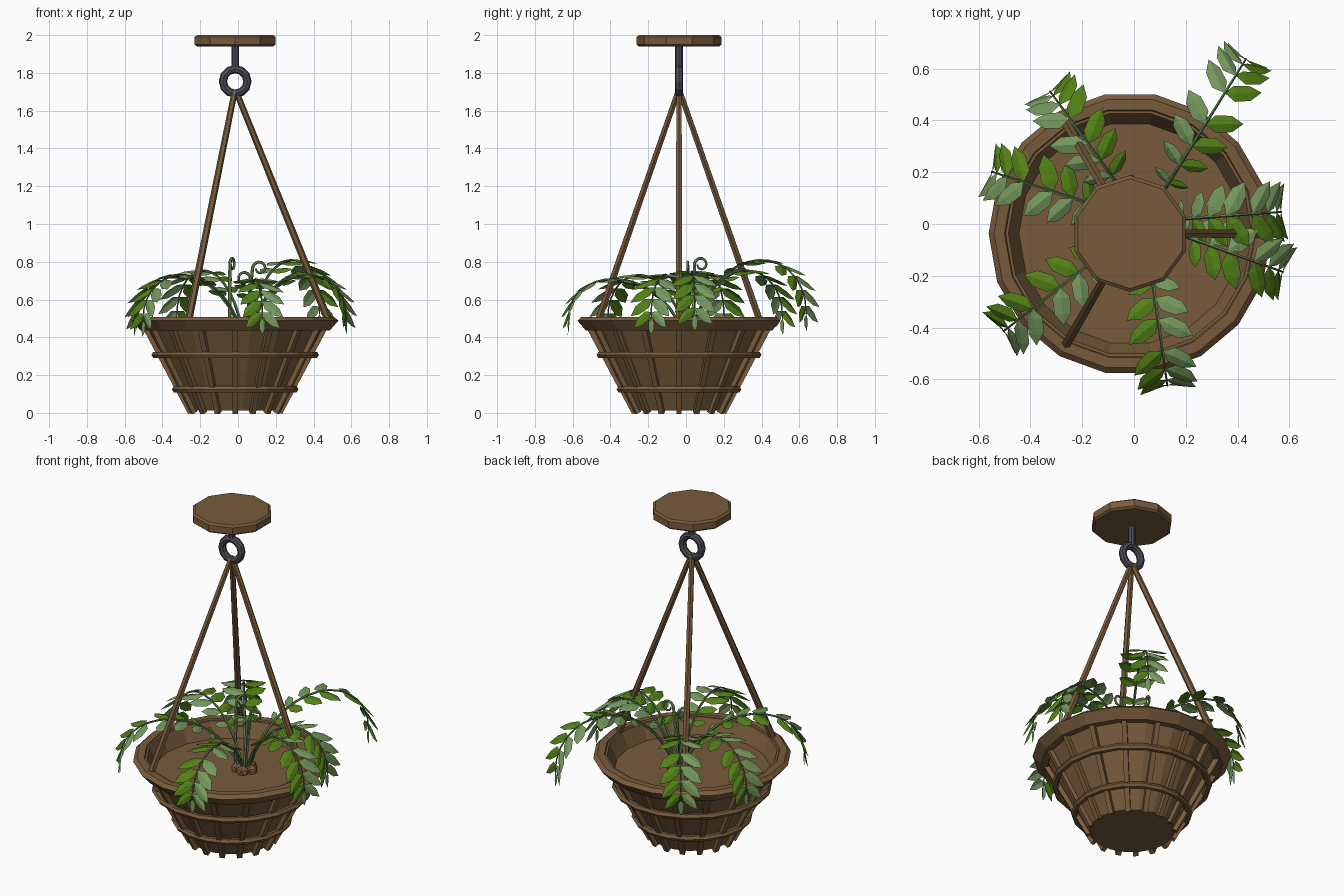
import bpy, bmesh
from math import sin, cos, pi, radians
from mathutils import Vector, Matrix

if "Cube" in bpy.data.objects:
    bpy.data.objects.remove(bpy.data.objects["Cube"])


def material(name, rgb):
    m = bpy.data.materials.new(name)
    m.use_nodes = True
    m.diffuse_color = (*rgb, 1)
    bsdf = m.node_tree.nodes["Principled BSDF"]
    bsdf.inputs["Base Color"].default_value = (*rgb, 1)
    bsdf.inputs["Roughness"].default_value = 0.8
    return m


WOOD = material("brown wood", (0.19, 0.105, 0.045))
IRON = material("dark iron", (0.07, 0.07, 0.09))
STEM = material("stem green", (0.09, 0.19, 0.065))
BRIGHT = material("bright leaf green", (0.085, 0.22, 0.008))
MUTED = material("muted leaf green", (0.18, 0.32, 0.11))
CENTRE = Vector((-0.015, -0.037, 0))
ROOT = Vector((0.04, 0.01, 0))
UP = Vector((0, 0, 1))


def finish(bm, name, mats, matrix=None):
    bmesh.ops.recalc_face_normals(bm, faces=bm.faces)
    mesh = bpy.data.meshes.new(name)
    bm.to_mesh(mesh)
    bm.free()
    for m in mats:
        mesh.materials.append(m)
    obj = bpy.data.objects.new(name, mesh)
    bpy.context.collection.objects.link(obj)
    obj.matrix_world = matrix or Matrix()
    return obj


def skin(bm, rings, loop):
    """Join rings of vertices with quads; cap the ends of an open run."""
    n = len(rings[0])
    pairs = list(zip(rings, rings[1:]))
    if loop:
        pairs.append((rings[-1], rings[0]))
    for a, b in pairs:
        for i in range(n):
            j = (i + 1) % n
            bm.faces.new((a[i], a[j], b[j], b[i]))
    if not loop:
        bm.faces.new(rings[0])
        bm.faces.new(rings[-1])


def lathe(name, profile, sides, mat, matrix, phase=0.0, loop=False):
    """Turn a (radius, height) profile about z."""
    bm = bmesh.new()
    angles = [phase + 2 * pi * i / sides for i in range(sides)]
    rings = [[bm.verts.new((r * cos(a), r * sin(a), z)) for a in angles]
             for r, z in profile]
    skin(bm, rings, loop)
    return finish(bm, name, [mat], matrix)


def circle(major, height, minor, n):
    return [(major + minor * cos(2 * pi * i / n), height + minor * sin(2 * pi * i / n))
            for i in range(n)]


def tube(name, points, radius, side, mat, sides=6, tip=1.0):
    """Sweep a polygon along a planar path; side is normal to its plane."""
    bm = bmesh.new()
    rings = []
    last = len(points) - 1
    for k, p in enumerate(points):
        t = (points[min(k + 1, last)] - points[max(k - 1, 0)]).normalized()
        v = t.cross(side).normalized()
        r = radius * (1 + (tip - 1) * k / last)
        rings.append([bm.verts.new(p + r * (side * cos(a) + v * sin(a)))
                      for a in [2 * pi * (i + 0.5) / sides for i in range(sides)]])
    skin(bm, rings, False)
    return finish(bm, name, [mat])


def polar(angle, r, z, origin):
    return origin + Vector((r * cos(angle), r * sin(angle), z))


# Ceiling mount, rod and ring
here = Matrix.Translation(CENTRE)
lathe("ceiling_mount", [(0.212, 1.94), (0.225, 1.95), (0.225, 1.99), (0.212, 2.0)],
      10, WOOD, here, phase=pi / 2)
lathe("hook_rod", [(0.02, 1.82), (0.02, 1.945)], 8, IRON, here)
lathe("hook_ring", circle(0.065, 0, 0.022, 8), 12, IRON,
      Matrix.Translation(CENTRE + UP * 1.755) @ Matrix.Rotation(pi / 2, 4, "X"), loop=True)

# Basket shell, rim, hoops and soil
lathe("basket_wall", [(0.235, 0.012), (0.465, 0.45), (0.49, 0.5), (0.47, 0.5),
                      (0.42, 0.39), (0.21, 0.03)], 18, WOOD, here)
lathe("basket_rim", [(0.46, 0.438), (0.5, 0.435), (0.546, 0.488), (0.525, 0.508),
                     (0.485, 0.508), (0.465, 0.47)], 18, WOOD, here, loop=True)
for name, major, z in (("upper_hoop", 0.424, 0.307), ("lower_hoop", 0.316, 0.125)):
    lathe(name, circle(major, z, 0.019, 6), 18, WOOD, here, loop=True)
lathe("soil", [(0.40, 0.38), (0.43, 0.41)], 18, WOOD, here)

# Upright slats around the shell
SLATS = 16
for i in range(SLATS):
    a = 2 * pi * i / SLATS
    tube(f"slat_{i + 1}", [polar(a, 0.236, 0, CENTRE), polar(a, 0.474, 0.45, CENTRE)],
         0.02, Vector((-sin(a), cos(a), 0)), WOOD, sides=4)

# Three hanging ropes
for i in range(3):
    a = 2 * pi * i / 3
    tube(f"rope_{i + 1}", [polar(a, 0.505, 0.46, CENTRE), polar(a, 0.004, 1.705, CENTRE)],
         0.02, Vector((-sin(a), cos(a), 0)), WOOD, sides=6, tip=0.8)

# Root crown: a cluster of small lumps on the soil
bm = bmesh.new()
for i in range(5):
    p = polar(2 * pi * i / 5, 0.04, 0.42, ROOT)
    bmesh.ops.create_icosphere(bm, subdivisions=1, radius=0.04,
                               matrix=Matrix.Translation(p))
finish(bm, "root_crown", [WOOD])


def add_leaf(bm, base, d, across, normal, length, index):
    """Pointed leaf, folded on its midrib and drooping toward the tip."""
    def at(u, w):
        return bm.verts.new(base + d * u * length + across * w * length
                            - normal * abs(w) * 0.3 * length - UP * 0.25 * u * u * length)
    stations = (0.28, 0.7)
    root, tip = at(0, 0), at(1, 0)
    mid = [at(u, 0) for u in stations]
    for sign in (-1, 1):
        edge = [at(u, sign * w) for u, w in zip(stations, (0.23, 0.21))]
        for loop in ((root, mid[0], edge[0]), (mid[0], mid[1], edge[1], edge[0]),
                     (mid[1], tip, edge[1])):
            bm.faces.new(loop if sign < 0 else loop[::-1]).material_index = index


def frond(number, degrees, reach, lift, end):
    a = radians(degrees)
    side = Vector((-sin(a), cos(a), 0))
    ctrl = [polar(a, r, z, ROOT) for r, z in
            ((0.015, 0.4), (0.25 * reach, 0.85 + lift), (reach, 0.8 + lift), (reach, end))]

    def curve(t):
        s = 1 - t
        return (ctrl[0] * s ** 3 + ctrl[1] * 3 * s * s * t
                + ctrl[2] * 3 * s * t * t + ctrl[3] * t ** 3)

    tube(f"frond_stem_{number}", [curve(k / 14) for k in range(15)],
         0.009, side, STEM, sides=5, tip=0.4)
    bm = bmesh.new()
    for t, length in ((0.22, 0.09), (0.31, 0.12), (0.4, 0.145), (0.5, 0.15),
                      (0.66, 0.145), (0.77, 0.14), (0.87, 0.13), (0.96, 0.11)):
        tangent = (curve(t + 0.01) - curve(t - 0.01)).normalized()
        normal = tangent.cross(side).normalized()
        for sign in (-1, 1):
            d = (side * sign * 0.85 + tangent * 0.55 + normal * 0.1).normalized()
            add_leaf(bm, curve(t), d, normal.cross(d), normal, length, int(sign > 0))
    tangent = (curve(1) - curve(0.98)).normalized()
    normal = tangent.cross(side)
    add_leaf(bm, curve(1), tangent, normal.cross(tangent), normal, 0.07, 1)
    finish(bm, f"frond_leaves_{number}", [BRIGHT, MUTED])


# Seven arching fronds: direction, reach, extra height, tip height
for i, spec in enumerate(((58, 0.74, 0.1, 0.52), (126, 0.62, 0.03, 0.5),
                          (162, 0.62, 0.0, 0.49), (218, 0.69, 0.0, 0.49),
                          (278, 0.64, -0.03, 0.5), (340, 0.57, 0.0, 0.5),
                          (4, 0.53, 0.02, 0.52))):
    frond(i + 1, *spec)

# Young shoots with curled tips
for i, (x, y, z, degrees) in enumerate(((-0.03, 0.08, 0.785, 70), (0.115, 0.01, 0.765, 0),
                                        (0.03, -0.02, 0.71, 200))):
    a = radians(degrees)
    out = Vector((cos(a), sin(a), 0))
    side = Vector((-sin(a), cos(a), 0))
    centre = Vector((x, y, z))
    path = [ROOT + UP * 0.4, (ROOT + UP * 0.4).lerp(centre - out * 0.04, 0.55)]
    for k in range(15):
        turn = pi - k * pi / 7
        r = 0.038 - 0.0013 * k
        path.append(centre + out * r * cos(turn) + UP * r * sin(turn))
    # Keep the stalk in the plane of its curl
    path[:2] = [p - side * (p - centre).dot(side) for p in path[:2]]
    tube(f"young_shoot_{i + 1}", path, 0.009, side, MUTED, sides=6, tip=0.6)
